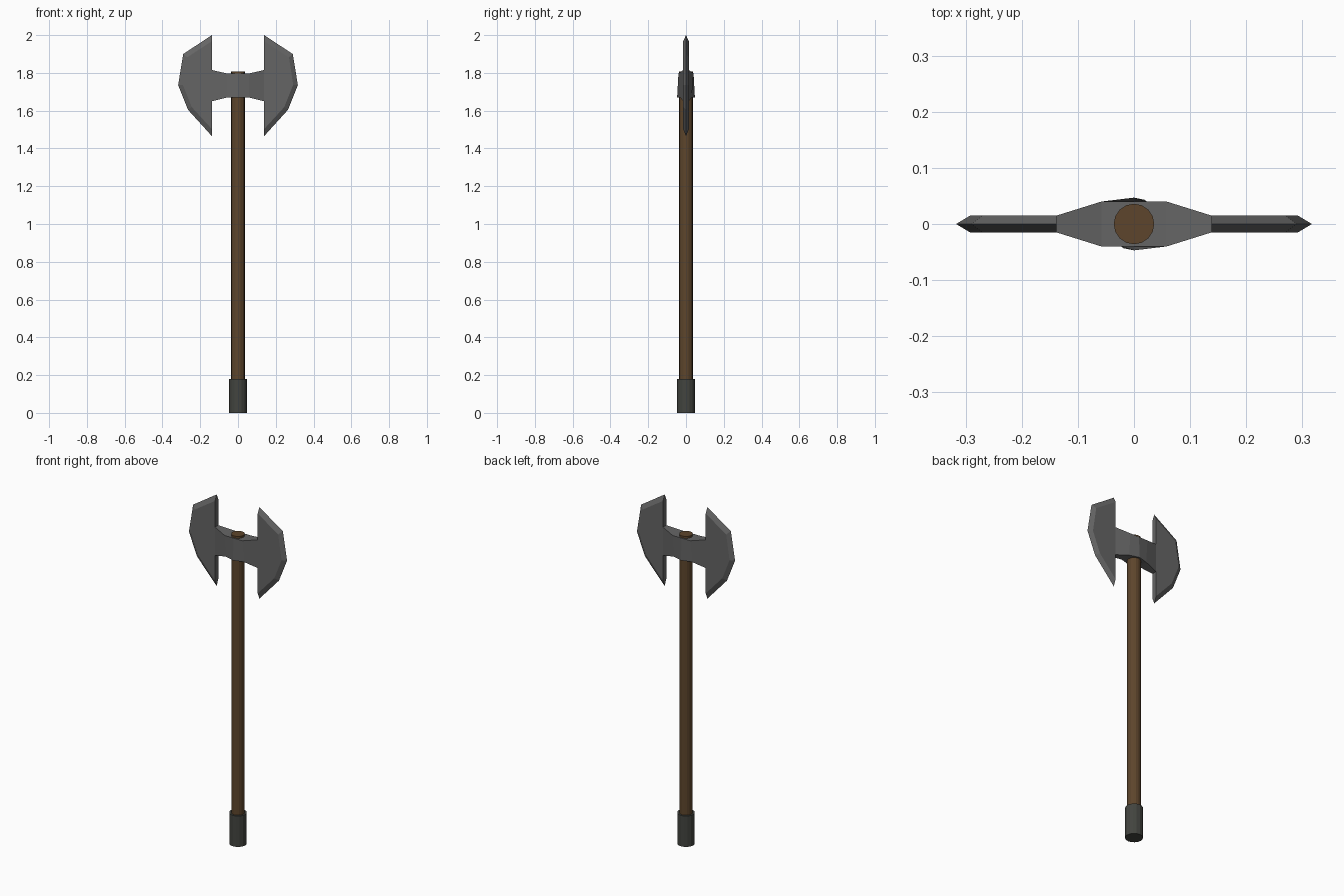
import bpy, bmesh

if "Cube" in bpy.data.objects:
    bpy.data.objects.remove(bpy.data.objects["Cube"])

def material(name, rgb):
    m = bpy.data.materials.new(name)
    m.diffuse_color = (*rgb, 1)
    m.use_nodes = True
    m.node_tree.nodes["Principled BSDF"].inputs["Base Color"].default_value = m.diffuse_color
    return m

steel = material("steel grey", (0.13, 0.13, 0.13))
wood = material("brown wood", (0.11, 0.06, 0.025))
iron = material("dark iron", (0.055, 0.058, 0.05))

def finish(name, bm, mat):
    bmesh.ops.recalc_face_normals(bm, faces=bm.faces[:])
    me = bpy.data.meshes.new(name)
    bm.to_mesh(me)
    bm.free()
    me.materials.append(mat)
    ob = bpy.data.objects.new(name, me)
    bpy.context.collection.objects.link(ob)
    return ob

def loft(bm, rings, closed=False):
    """Skin a list of equal-length vertex rings, capping the ends."""
    vs = [[bm.verts.new(p) for p in r] for r in rings]
    n = len(vs[0])
    for a, b in zip(vs, vs[1:]):
        for i in range(n):
            j = (i + 1) % n
            bm.faces.new((a[i], a[j], b[j], b[i]))
    bm.faces.new(vs[0])
    bm.faces.new(vs[-1])

def rod(name, r, z0, z1, mat, sides=16):
    bm = bmesh.new()
    bmesh.ops.create_cone(bm, cap_ends=True, segments=sides, radius1=r, radius2=r, depth=z1 - z0)
    bmesh.ops.translate(bm, verts=bm.verts[:], vec=(0, 0, (z0 + z1) / 2))
    return finish(name, bm, mat)

# Shaft and butt cap
rod("shaft", 0.036, 0.05, 1.808, wood)
rod("butt_cap", 0.047, 0.0, 0.18, iron)

# Socket around the shaft: (x, top z, top half width, bottom z, bottom half width)
sections = [(-0.138, 1.815, 0.015, 1.65, 0.015), (-0.058, 1.797, 0.04, 1.67, 0.03),
            (0, 1.797, 0.04, 1.67, 0.047),
            (0.058, 1.797, 0.04, 1.67, 0.03), (0.138, 1.815, 0.015, 1.65, 0.015)]
bm = bmesh.new()
loft(bm, [[(x, -wt, zt), (x, wt, zt), (x, wb, zb), (x, -wb, zb)]
          for x, zt, wt, zb, wb in sections])
finish("socket", bm, steel)

# Blades: flat cheeks with a bevel running to a sharp outer edge
edge = [(0.138, 2.0), (0.29, 1.9), (0.317, 1.735), (0.265, 1.605), (0.138, 1.465)]
cheek = [(0.138, 1.968), (0.270, 1.882), (0.292, 1.737), (0.245, 1.619), (0.138, 1.502)]
for side, s in (("left", -1), ("right", 1)):
    bm = bmesh.new()
    loft(bm, [[(s * x, y, z) for x, z in pts]
              for pts, y in ((cheek, -0.015), (edge, 0), (cheek, 0.015))])
    finish(side + "_blade", bm, steel)
